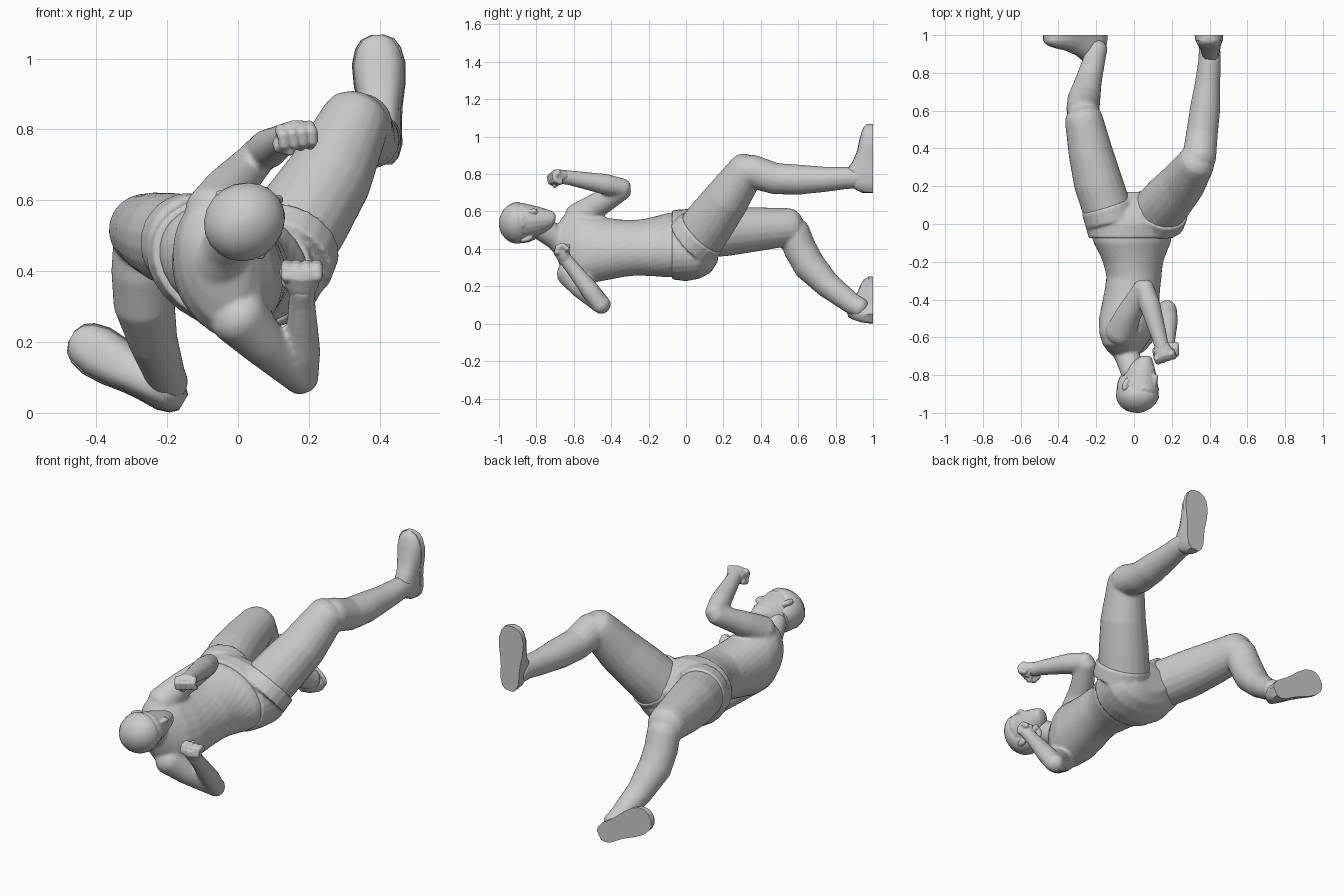
import bpy, bmesh, math
from mathutils import Vector as V

N = 20


def loft(name, rings):
    """Skin a closed body through rings of equal point count."""
    bm = bmesh.new()
    loops = [[bm.verts.new(p) for p in r] for r in rings]
    for a, b in zip(loops, loops[1:]):
        n = len(a)
        for i in range(n):
            bm.faces.new((a[i], a[(i + 1) % n], b[(i + 1) % n], b[i]))
    bm.faces.new(loops[0])
    bm.faces.new(loops[-1])
    bmesh.ops.recalc_face_normals(bm, faces=bm.faces)
    me = bpy.data.meshes.new(name)
    bm.to_mesh(me)
    bm.free()
    ob = bpy.data.objects.new(name, me)
    bpy.context.collection.objects.link(ob)
    select([ob])
    bpy.ops.object.shade_smooth_by_angle(angle=math.radians(45))
    return ob


def select(obs):
    bpy.ops.object.select_all(action='DESELECT')
    for o in obs:
        o.select_set(True)
    bpy.context.view_layer.objects.active = obs[0]


def blend(name, obs, voxel, smooth):
    """Fuse overlapping bodies into one soft skin."""
    select(obs)
    bpy.ops.object.join()
    ob = obs[0]
    ob.name = name
    m = ob.modifiers.new("fuse", 'REMESH')
    m.mode, m.voxel_size, m.use_smooth_shade = 'VOXEL', voxel, True
    m = ob.modifiers.new("soften", 'SMOOTH')
    m.factor, m.iterations = 0.5, smooth


def ring(c, u, v, n=N):
    return [c + u * math.cos(2 * math.pi * i / n) + v * math.sin(2 * math.pi * i / n) for i in range(n)]


def tube(name, pts, round_ends=True, n=N):
    """pts: (x, y, z, radius) along a path, with domed ends."""
    P = [V(p[:3]) for p in pts]
    R = [p[3] for p in pts]
    T = [(P[min(i + 1, len(P) - 1)] - P[max(i - 1, 0)]).normalized() for i in range(len(P))]
    seq = list(zip(P, T, R))
    if round_ends:
        dome = [(0.97, 0.25), (0.75, 0.66), (0.4, 0.92)]
        head = [(P[0] - T[0] * R[0] * d * 0.8, T[0], R[0] * k) for d, k in dome]
        tail = [(P[-1] + T[-1] * R[-1] * d * 0.8, T[-1], R[-1] * k) for d, k in dome[::-1]]
        seq = head + seq + tail
    u = T[0].orthogonal().normalized()
    rings = []
    for p, t, r in seq:
        u = (u - t * u.dot(t)).normalized()
        rings.append(ring(p, u * r, t.cross(u) * r, n))
    return loft(name, rings)


def body(name, rows):
    """rows: y, centre x, centre z, twist degrees, half width, half depth."""
    out = []
    for y, x, z, a, w, d in rows:
        a = math.radians(a)
        out.append(ring(V((x, y, z)), V((math.cos(a), 0, -math.sin(a))) * w,
                        V((math.sin(a), 0, math.cos(a))) * d, 28))
    return loft(name, out)


# torso twisting from hips to shoulders, fused with neck and upper arms
torso = body("torso", [
    (-0.70, -0.05, 0.44, 76, 0.06, 0.06), (-0.675, -0.05, 0.43, 76, 0.12, 0.085),
    (-0.64, -0.05, 0.42, 76, 0.18, 0.11), (-0.58, -0.04, 0.41, 75, 0.207, 0.138),
    (-0.50, -0.03, 0.40, 72, 0.187, 0.153), (-0.40, -0.015, 0.40, 64, 0.167, 0.147),
    (-0.28, 0.0, 0.405, 50, 0.155, 0.14), (-0.20, -0.005, 0.41, 38, 0.169, 0.147),
    (-0.10, -0.01, 0.42, 25, 0.213, 0.163), (0.0, -0.015, 0.425, 17, 0.235, 0.17)])
neck = tube("neck", [(-0.055, -0.63, 0.42, 0.087), (-0.035, -0.70, 0.465, 0.067), (-0.005, -0.79, 0.52, 0.063)])
arm_a = tube("upper_arm_high", [(-0.07, -0.575, 0.565, 0.082), (-0.03, -0.48, 0.63, 0.068), (0.05, -0.34, 0.715, 0.053)])
arm_b = tube("upper_arm_low", [(-0.0, -0.61, 0.275, 0.085), (0.07, -0.555, 0.2, 0.068), (0.18, -0.448, 0.098, 0.05)])
fore_a = tube("forearm_high", [(0.055, -0.335, 0.725, 0.05), (0.085, -0.43, 0.745, 0.056),
                               (0.14, -0.62, 0.78, 0.04), (0.15, -0.66, 0.785, 0.039)])
fore_b = tube("forearm_low", [(0.18, -0.452, 0.095, 0.047), (0.182, -0.51, 0.175, 0.051),
                              (0.18, -0.62, 0.315, 0.038), (0.18, -0.65, 0.35, 0.037)])
blend("torso_and_arms", [torso, neck, arm_a, arm_b, fore_a, fore_b], 0.009, 6)

# shorts: waist, seat and short leg cuffs
seat = body("shorts_seat", [(-0.075, -0.015, 0.422, 21, 0.232, 0.178), (0.0, -0.015, 0.42, 17, 0.25, 0.187),
                            (0.07, -0.005, 0.415, 15, 0.252, 0.168), (0.13, 0.01, 0.405, 15, 0.20, 0.128),
                            (0.17, 0.02, 0.405, 15, 0.12, 0.07)])
cuff_a = tube("cuff_low", [(-0.12, 0.02, 0.475, 0.142), (-0.145, 0.10, 0.483, 0.14)], False)
cuff_b = tube("cuff_high", [(0.12, 0.03, 0.43, 0.153), (0.145, 0.085, 0.485, 0.15)], False)
blend("shorts", [seat, cuff_a, cuff_b], 0.009, 3)

# legs
thigh = tube("thigh_low", [(-0.13, 0.04, 0.475, 0.13), (-0.19, 0.22, 0.492, 0.13), (-0.23, 0.38, 0.505, 0.118),
                           (-0.265, 0.55, 0.517, 0.102)])
shin = tube("shin_low", [(-0.265, 0.575, 0.49, 0.087), (-0.27, 0.61, 0.40, 0.088), (-0.265, 0.66, 0.31, 0.087),
                         (-0.24, 0.76, 0.205, 0.07), (-0.205, 0.89, 0.105, 0.057), (-0.195, 0.93, 0.085, 0.055)])
blend("leg_low", [thigh, shin], 0.009, 3)
thigh = tube("thigh_high", [(0.12, 0.06, 0.45, 0.14), (0.19, 0.14, 0.56, 0.134), (0.26, 0.22, 0.67, 0.122),
                            (0.33, 0.325, 0.822, 0.099)])
shin = tube("shin_high", [(0.345, 0.35, 0.815, 0.09), (0.36, 0.48, 0.775, 0.084), (0.375, 0.60, 0.77, 0.081),
                          (0.39, 0.75, 0.772, 0.067), (0.4, 0.86, 0.78, 0.06), (0.4, 0.93, 0.78, 0.057)])
blend("leg_high", [thigh, shin], 0.009, 3)


# shoes with the soles flat against the plane y = 1
def shoe(name, heel, toe):
    t = (V(toe) - V(heel)).normalized()
    up = V((0, -1, 0))
    w = t.cross(up)
    prof = [(-0.005, 0.025, 0.06), (0.015, 0.043, 0.10), (0.05, 0.054, 0.138), (0.12, 0.056, 0.14),
            (0.16, 0.06, 0.11), (0.22, 0.07, 0.085), (0.28, 0.073, 0.073), (0.325, 0.062, 0.06),
            (0.35, 0.045, 0.048), (0.362, 0.018, 0.035)]
    for part, grow, cap, steep in (("upper", 1.0, 1.0, 1), ("sole", 1.04, 0.028, 4)):
        rings = []
        for s, hw, h in prof:
            r = []
            for i in range(N):
                a = 2 * math.pi * i / N
                side = math.copysign(abs(math.cos(a)) ** 0.7, math.cos(a))
                rise = min(1, max(0, math.sin(a)) * steep) ** 0.8
                r.append(V(heel) + t * s + w * hw * grow * side + up * min(h, cap) * rise)
            rings.append(r)
        loft(name + "_" + part, rings)


shoe("shoe_low", (-0.158, 1, 0.032), (-0.458, 1, 0.21))
shoe("shoe_high", (0.41, 1, 0.705), (0.393, 1, 1.07))


# clenched hands: palm, four curled fingers and a thumb
def fist(name, wrist, d, w, flip):
    o, d = V(wrist), V(d).normalized()
    w = (V(w) - d * d.dot(V(w))).normalized()
    q = d.cross(w) * flip

    def at(a, b, c, r):
        return tuple(o + d * a + w * b + q * c) + (r,)
    parts = [loft(name, [ring(o + d * s, w * a, q * b, 12) for s, a, b in
                         ((-0.02, 0.034, 0.032), (0.02, 0.048, 0.036), (0.06, 0.056, 0.036), (0.08, 0.046, 0.02))])]
    for i in range(4):
        b = -0.042 + 0.028 * i
        parts.append(tube("finger", [at(0.055, b, -0.014, 0.018), at(0.075, b, 0.006, 0.018),
                                     at(0.068, b, 0.03, 0.017), at(0.04, b, 0.038, 0.016)], True, 8))
    parts.append(tube("thumb", [at(0.01, -0.04, 0.02, 0.018), at(0.04, -0.05, 0.035, 0.017),
                                at(0.05, -0.02, 0.05, 0.014)], True, 8))
    blend(name, parts, 0.005, 2)


fist("fist_high", (0.145, -0.645, 0.785), (0.3, -0.93, 0.1), (1, 0, 0.15), -1)
fist("fist_low", (0.18, -0.645, 0.345), (0, -0.55, 0.8), (1, 0, 0), 1)

# head, in a frame of face direction, crown direction and side
C = V((0.02, -0.875, 0.54))
up = V((0.08, -0.985, 0.08)).normalized()
f = V((0.80, 0, 0.54))
f = (f - up * f.dot(up)).normalized()
s = up.cross(f)


def skull(name, rows):
    return loft(name, [ring(C + up * h + f * o, s * w, f * d) for h, w, o, d in rows])


def feature(name, pts, n=8):
    return tube(name, [tuple(C + f * a + up * b + s * c) + (r,) for a, b, c, r in pts], True, n)


face = [skull("head", [
    (-0.17, 0.02, 0.065, 0.02), (-0.158, 0.04, 0.055, 0.043), (-0.125, 0.058, 0.035, 0.07),
    (-0.08, 0.076, 0.02, 0.09), (-0.03, 0.09, 0.01, 0.103), (0.02, 0.099, 0.002, 0.113),
    (0.06, 0.092, -0.004, 0.105), (0.09, 0.074, -0.006, 0.084), (0.115, 0.035, -0.006, 0.04)])]
face.append(feature("nose", [(0.106, -0.005, 0, 0.01), (0.118, -0.04, 0, 0.014), (0.118, -0.055, 0, 0.016)]))
face.append(feature("lips", [(0.09, -0.1, -0.022, 0.01), (0.102, -0.1, 0, 0.012), (0.09, -0.1, 0.022, 0.01)]))
for m in (-1, 1):
    face.append(feature("ear", [(-0.016, -0.005, m * 0.1, 0.016), (-0.01, -0.028, m * 0.098, 0.016),
                                (0.0, -0.05, m * 0.09, 0.012)]))
    face.append(feature("brow", [(0.104, 0.006, m * 0.015, 0.01), (0.097, 0.012, m * 0.04, 0.011),
                                 (0.076, 0.004, m * 0.068, 0.01)]))
    face.append(feature("eye", [(0.09, -0.016, m * 0.03, 0.01), (0.085, -0.016, m * 0.042, 0.01)]))
blend("head", face, 0.006, 2)
skull("hair_cap", [(-0.075, 0.07, -0.035, 0.055), (-0.04, 0.092, -0.025, 0.082), (0.0, 0.104, -0.014, 0.1),
                   (0.025, 0.109, -0.006, 0.116), (0.055, 0.104, -0.004, 0.114), (0.085, 0.085, -0.005, 0.095),
                   (0.107, 0.06, -0.006, 0.068), (0.12, 0.03, -0.006, 0.034), (0.125, 0.006, -0.006, 0.006)])
